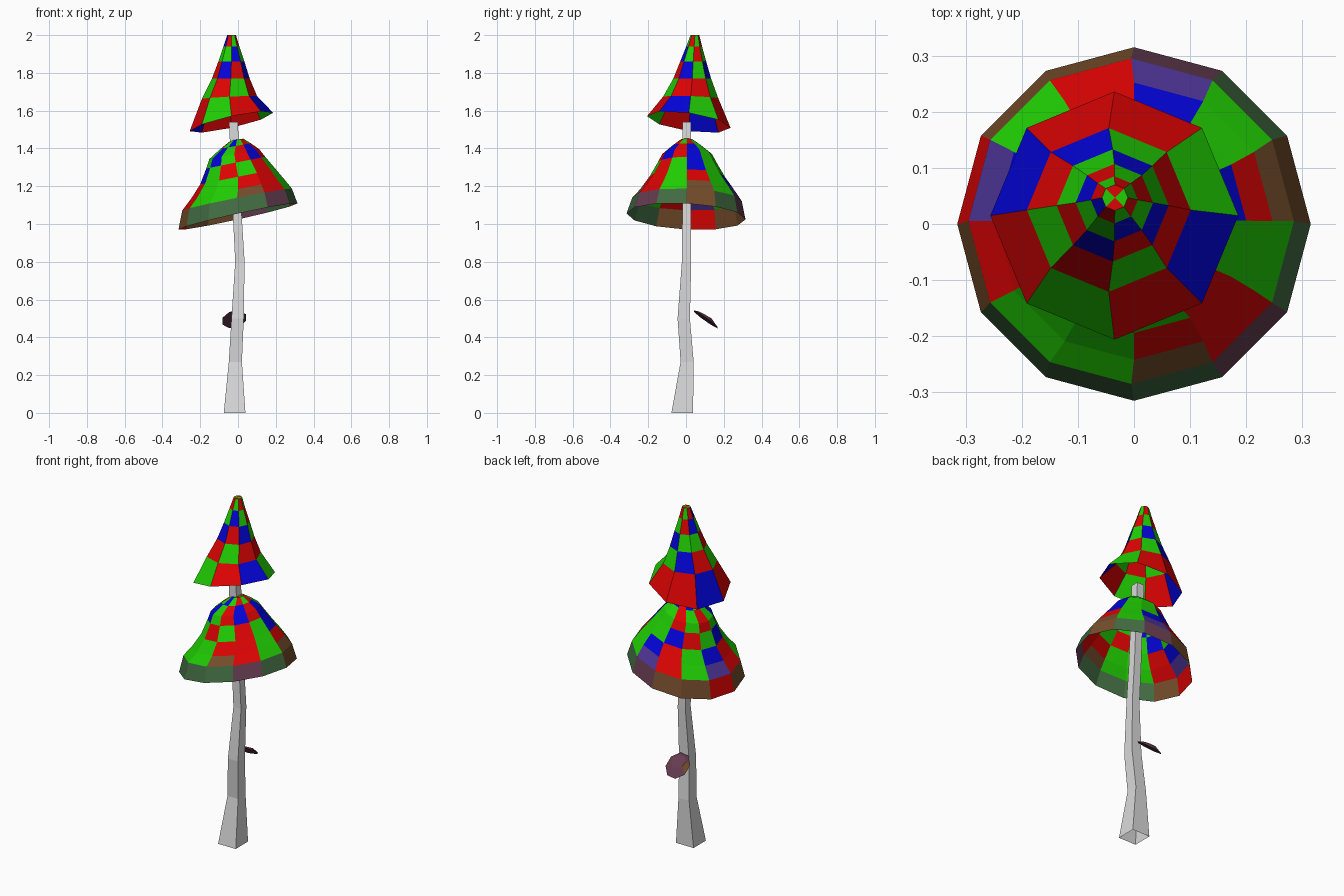
import bpy, bmesh, math

cube = bpy.data.objects.get("Cube")
if cube:
    bpy.data.objects.remove(cube, do_unlink=True)

# Flat colours, keyed by the letters used in the patch patterns
COLOURS = {
    "R": ("red", (0.72, 0.001, 0.001)),
    "G": ("green", (0.015, 0.62, 0.001)),
    "B": ("blue", (0.001, 0.001, 0.7)),
    "N": ("brown", (0.18, 0.075, 0.025)),
    "D": ("dark_green", (0.053, 0.145, 0.053)),
    "M": ("mauve", (0.13, 0.045, 0.08)),
    "V": ("violet", (0.075, 0.035, 0.31)),
    "W": ("pale_bark", (0.7, 0.7, 0.7)),
}
MATS = {}
for key, (label, rgb) in COLOURS.items():
    mat = bpy.data.materials.new(label)
    mat.use_nodes = True
    mat.diffuse_color = (*rgb, 1)
    bsdf = next(n for n in mat.node_tree.nodes if n.type == "BSDF_PRINCIPLED")
    bsdf.inputs["Base Color"].default_value = (*rgb, 1)
    bsdf.inputs["Roughness"].default_value = 0.9
    MATS[key] = mat


def loft(name, sides, phase, rings, rows, top, bottom=None):
    """Join tilted rings (x, y, z, radius, slope x, slope y) from the bottom up.
    Each row of letters colours one band, side by side."""
    mesh = bpy.data.meshes.new(name)
    obj = bpy.data.objects.new(name, mesh)
    bpy.context.collection.objects.link(obj)
    keys = sorted(set("".join(rows) + top + (bottom or "")))
    for key in keys:
        mesh.materials.append(MATS[key])

    bm = bmesh.new()
    loops = []
    for cx, cy, cz, r, sx, sy in rings:
        loop = []
        for k in range(sides):
            a = math.radians(phase) + math.tau * k / sides
            dx, dy = r * math.cos(a), r * math.sin(a)
            loop.append(bm.verts.new((cx + dx, cy + dy, cz + sx * dx + sy * dy)))
        loops.append(loop)

    def face(verts, key):
        bm.faces.new(verts).material_index = keys.index(key)

    for low, high, row in zip(loops, loops[1:], rows):
        for k in range(sides):
            j = (k + 1) % sides
            face((low[k], low[j], high[j], high[k]), row[k % len(row)])
    centre = bm.verts.new(rings[-1][:3])
    for k in range(sides):
        face((loops[-1][k], loops[-1][(k + 1) % sides], centre), top[k % len(top)])
    if bottom:
        face(loops[0][::-1], bottom)
    bm.to_mesh(mesh)
    bm.free()


# Bent four-sided trunk that flares at the open foot
trunk_rings = [
    (-0.018, -0.02, 0, 0.081, 0, 0),
    (-0.014, 0.006, 0.27, 0.049, 0, 0),
    (-0.002, -0.012, 0.5, 0.046, 0, 0),
    (0.01, 0.003, 0.8, 0.035, 0, 0),
    (-0.004, 0.004, 1.05, 0.033, 0, 0),
    (-0.024, 0.004, 1.54, 0.033, 0, 0),
]
loft("trunk", 4, 45, trunk_rings, ["W"] * 5, top="W")

# Lower canopy: open tilted bell with a muted rim
lower_rings = [
    (0, 0, 1.04, 0.315, 0.22, -0.05),
    (-0.005, 0.005, 1.13, 0.29, 0.2, -0.03),
    (0, 0.005, 1.185, 0.247, 0.2, 0),
    (0, 0.006, 1.25, 0.2, 0.2, 0),
    (-0.012, 0.006, 1.325, 0.156, 0.2, 0),
    (-0.02, 0.006, 1.37, 0.132, 0.2, 0),
    (-0.012, 0.005, 1.413, 0.08, 0.18, 0),
    (-0.005, 0.004, 1.447, 0.033, 0.15, 0),
]
lower_rows = [
    "NDMNNRNDDDMD",
    "NGVRGVRGGNRG",
    "RGBRGBRGGRRG",
    "BGGBRGBGRGRG",
    "BGGRGRGBGRBR",
    "BGGRGRGBGRBR",
    "RGBRBGRGBGRG",
]
loft("lower_canopy", 12, 0, lower_rings, lower_rows, top="RGBRBGRGBGRG")

# Upper canopy: open eight-sided cone
upper_rings = [
    (-0.035, 0.015, 1.54, 0.221, 0.22, -0.14),
    (-0.045, 0.025, 1.67, 0.146, 0.05, -0.03),
    (-0.038, 0.033, 1.77, 0.1, 0, 0),
    (-0.035, 0.038, 1.86, 0.069, 0, 0),
    (-0.035, 0.043, 1.94, 0.042, 0, 0),
    (-0.034, 0.047, 2.0, 0.023, 0, 0),
]
upper_rows = [
    "GRBGRRBR",
    "RGRRGBRG",
    "BRBGBGGR",
    "GBGRGRBG",
    "RGRGRGRB",
]
loft("upper_canopy", 8, -135, upper_rings, upper_rows, top="RRGG")

# Small bracket leaf drooping behind the trunk
leaf_rings = [
    (-0.02, 0.104, 0.495, 0.067, 0.15, -0.7),
    (-0.02, 0.1, 0.517, 0.04, 0.1, -0.55),
]
loft("bracket_leaf", 8, 22.5, leaf_rings, ["MMMNMMMM"], top="M", bottom="M")
